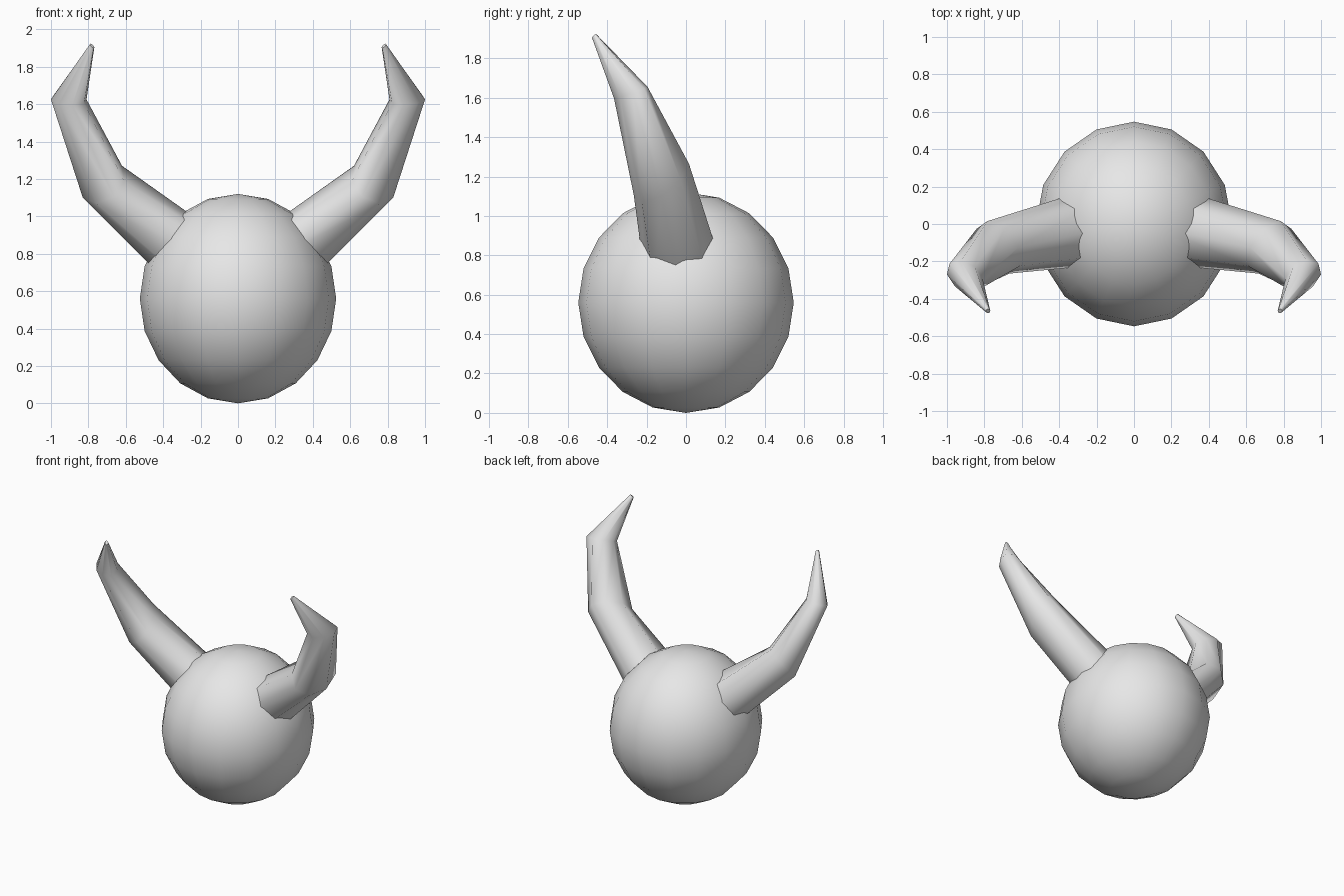
import bpy, bmesh, math
from mathutils import Vector

cube = bpy.data.objects.get("Cube")
if cube:
    bpy.data.objects.remove(cube, do_unlink=True)

grey = bpy.data.materials.new("plain_grey")
grey.use_nodes = True
grey.diffuse_color = (0.8, 0.8, 0.8, 1)
grey.node_tree.nodes["Principled BSDF"].inputs["Base Color"].default_value = (0.8, 0.8, 0.8, 1)


def add_object(name, bm, angle):
    bmesh.ops.recalc_face_normals(bm, faces=bm.faces)
    mesh = bpy.data.meshes.new(name)
    bm.to_mesh(mesh)
    bm.free()
    mesh.materials.append(grey)
    obj = bpy.data.objects.new(name, mesh)
    bpy.context.collection.objects.link(obj)
    bpy.ops.object.select_all(action="DESELECT")
    obj.select_set(True)
    bpy.context.view_layer.objects.active = obj
    bpy.ops.object.shade_smooth_by_angle(angle=math.radians(angle))
    return obj


# Head: slightly narrow sphere
bm = bmesh.new()
bmesh.ops.create_uvsphere(bm, u_segments=16, v_segments=10, radius=1)
bmesh.ops.scale(bm, vec=(0.525, 0.547, 0.56), verts=bm.verts)
bmesh.ops.translate(bm, vec=(0, 0, 0.56), verts=bm.verts)
add_object("head", bm, 60)

# Horn rings: centre, then the two half axes of the oval section
RINGS = [
    ((0.23, -0.02, 0.76), (0.09, 0, -0.17), (0.03, 0.2, -0.01)),
    ((0.725, -0.125, 1.185), (0.105, 0, -0.085), (0.06, 0.14, 0.08)),
    ((0.905, -0.28, 1.625), (0.095, 0.01, 0), (0.02, 0.085, 0.03)),
    ((0.78, -0.465, 1.912), (0.012, 0, 0.008), (0, 0.012, 0.008)),
]
SIDES = 8


def add_horn(name, side):
    bm = bmesh.new()
    loops = []
    for ring in RINGS:
        centre, a, b = (Vector((v[0] * side, v[1], v[2])) for v in ring)
        turns = [math.tau * i / SIDES for i in range(SIDES)]
        loops.append([bm.verts.new(centre + a * math.cos(t) + b * math.sin(t)) for t in turns])
    for low, high in zip(loops, loops[1:]):
        for i in range(SIDES):
            j = (i + 1) % SIDES
            bm.faces.new((low[i], low[j], high[j], high[i]))
    bm.faces.new(loops[0])
    bm.faces.new(loops[-1])
    add_object(name, bm, 60)


add_horn("left_horn", 1)
add_horn("right_horn", -1)
